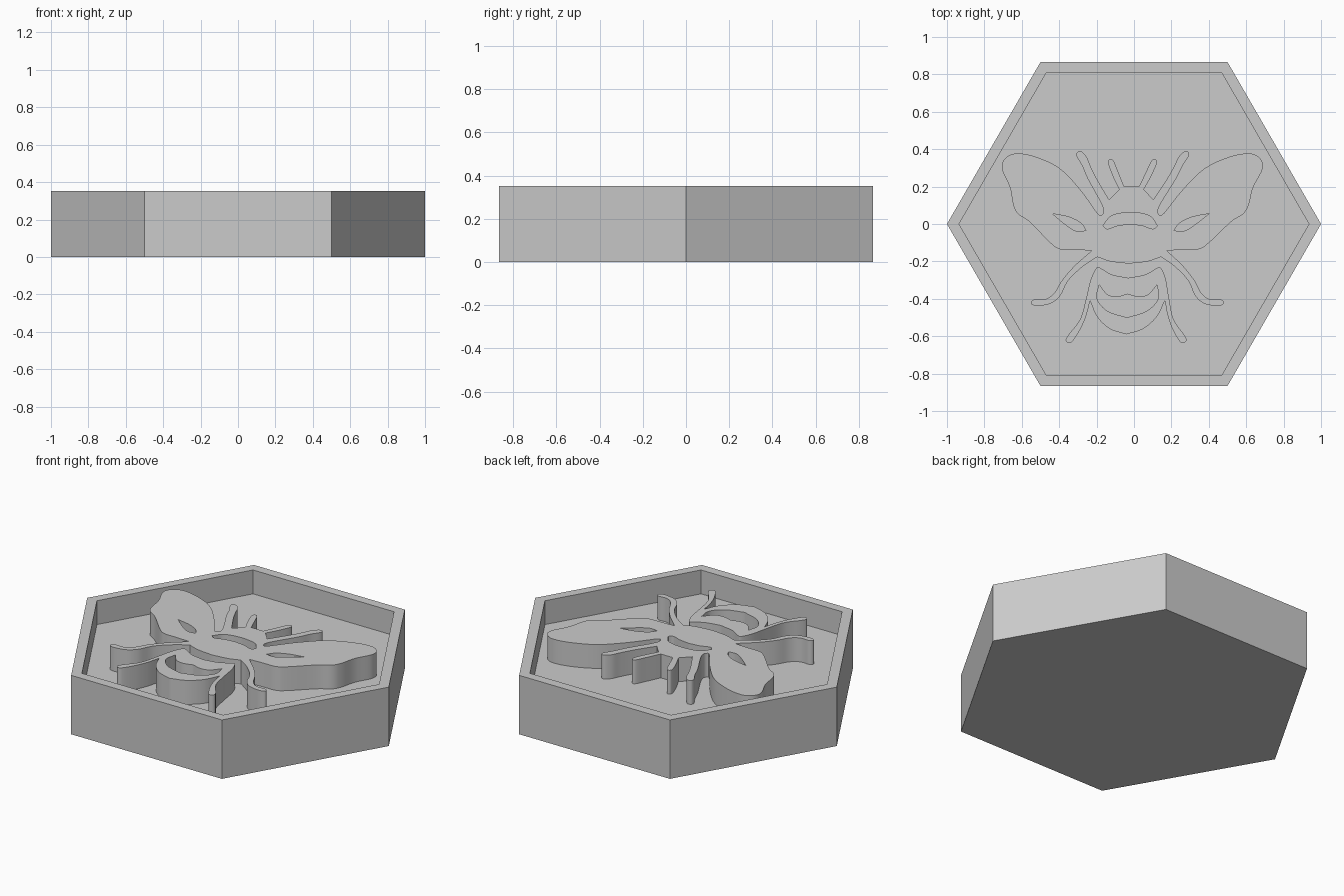
import bpy
import bmesh
import math
from mathutils import Vector

HEIGHT = 0.353
FLOOR = 0.21
RIM = 0.056
STEPS = 6

default_cube = bpy.data.objects.get("Cube")
if default_cube:
    bpy.data.objects.remove(default_cube, do_unlink=True)

grey = bpy.data.materials.new("plain_grey")
grey.use_nodes = True
grey.diffuse_color = (0.6, 0.6, 0.6, 1)
grey.node_tree.nodes["Principled BSDF"].inputs["Base Color"].default_value = grey.diffuse_color


def smooth_run(points):
    """Catmull-Rom curve through the points, open at both ends."""
    pts = [Vector(p) for p in points]
    if len(pts) < 3:
        return pts
    padded = [2 * pts[0] - pts[1]] + pts + [2 * pts[-1] - pts[-2]]
    result = []
    for a, b, c, d in zip(padded, padded[1:], padded[2:], padded[3:]):
        for step in range(STEPS):
            t = step / STEPS
            result.append(0.5 * (2 * b + (c - a) * t
                                 + (2 * a - 5 * b + 4 * c - d) * t ** 2
                                 + (3 * b - a - 3 * c + d) * t ** 3))
    return result + [pts[-1]]


def join_runs(runs):
    """Chain smooth runs, leaving a sharp corner where two runs meet."""
    outline = []
    for run in runs:
        for p in smooth_run(run):
            if not outline or (p - outline[-1]).length > 0.001:
                outline.append(p)
    return outline


def flip(points):
    return [Vector((-p.x, p.y)) for p in reversed(points)]


def mirrored_outline(runs):
    """Close a half outline that starts and ends on the centre line."""
    half = join_runs(runs)
    return half + flip(half)[1:-1]


def closed_outline(runs):
    outline = join_runs(runs)
    return outline[:-1]


def lean(p):
    """The insect's centre line drifts slightly to one side."""
    return p.x - 0.02 + 0.036 * p.y


def raised_relief(name, outlines):
    """Fill the outlines (inner ones become holes) and extrude from the floor."""
    curve = bpy.data.curves.new(name, "CURVE")
    curve.dimensions = "2D"
    curve.fill_mode = "BOTH"
    bottom = FLOOR - 0.01
    curve.extrude = (HEIGHT - bottom) / 2
    for outline in outlines:
        spline = curve.splines.new("POLY")
        spline.points.add(len(outline) - 1)
        for target, p in zip(spline.points, outline):
            target.co = (lean(p), p.y, 0, 1)
        spline.use_cyclic_u = True
    curve.materials.append(grey)
    obj = bpy.data.objects.new(name, curve)
    obj.location.z = (HEIGHT + bottom) / 2
    bpy.context.collection.objects.link(obj)
    bpy.ops.object.select_all(action="DESELECT")
    obj.select_set(True)
    bpy.context.view_layer.objects.active = obj
    bpy.ops.object.convert(target="MESH")
    bpy.ops.object.shade_smooth_by_angle(angle=math.radians(35))
    return obj


# Hexagonal tray: solid prism, inset rim, recessed floor
bm = bmesh.new()
corners = [bm.verts.new((math.cos(i * math.pi / 3), math.sin(i * math.pi / 3), 0))
           for i in range(6)]
base = bm.faces.new(corners)
grown = bmesh.ops.extrude_face_region(bm, geom=[base], use_keep_orig=True)["geom"]
bmesh.ops.translate(bm, vec=(0, 0, HEIGHT),
                    verts=[g for g in grown if isinstance(g, bmesh.types.BMVert)])
bmesh.ops.recalc_face_normals(bm, faces=bm.faces)
top = max(bm.faces, key=lambda f: f.calc_center_median().z)
bmesh.ops.inset_region(bm, faces=[top], thickness=RIM, use_even_offset=True)
sunk = bmesh.ops.extrude_face_region(bm, geom=[top])["geom"]
bmesh.ops.translate(bm, vec=(0, 0, FLOOR - HEIGHT),
                    verts=[g for g in sunk if isinstance(g, bmesh.types.BMVert)])
if top.is_valid:
    bmesh.ops.delete(bm, geom=[top], context="FACES_ONLY")
bmesh.ops.recalc_face_normals(bm, faces=bm.faces)
mesh = bpy.data.meshes.new("hexagonal_tray")
bm.to_mesh(mesh)
bm.free()
mesh.materials.append(grey)
bpy.context.collection.objects.link(bpy.data.objects.new("hexagonal_tray", mesh))

# Head, antennae, front legs, wings, middle legs and thorax
antenna = [(0.04, 0.2), (0.053, 0.23), (0.075, 0.28), (0.1, 0.335), (0.118, 0.347),
           (0.13, 0.325), (0.1, 0.25), (0.066, 0.185)]
front_leg = [(0.118, 0.13), (0.187, 0.24), (0.224, 0.31), (0.247, 0.36), (0.28, 0.39),
             (0.302, 0.37), (0.268, 0.31), (0.235, 0.24), (0.15, 0.09),
             (0.158, 0.045), (0.18, 0.06)]
wing = [(0.18, 0.06), (0.275, 0.185), (0.387, 0.297), (0.52, 0.36), (0.628, 0.377),
        (0.686, 0.345), (0.695, 0.29), (0.65, 0.195), (0.63, 0.105), (0.603, 0.055),
        (0.537, 0.01), (0.425, -0.1), (0.37, -0.135), (0.29, -0.138), (0.2, -0.142)]
middle_leg = [(0.2, -0.142), (0.288, -0.222), (0.353, -0.3), (0.394, -0.37),
              (0.441, -0.403), (0.5, -0.404), (0.515, -0.425), (0.483, -0.438),
              (0.41, -0.425), (0.36, -0.382), (0.32, -0.302), (0.245, -0.227),
              (0.17, -0.176)]
thorax_edge = [(0.17, -0.176), (0.1, -0.2), (0, -0.212)]
body = mirrored_outline([[(0, 0.2), (0.04, 0.2)], antenna, front_leg, wing,
                         middle_leg, thorax_edge])

# Openings in the thorax and wings
collar = mirrored_outline([[(0, 0.062), (0.06, 0.056), (0.11, 0.038), (0.145, -0.01)],
                           [(0.145, -0.01), (0.12, -0.026), (0.065, -0.008), (0, 0)]])
wing_slot = closed_outline([[(0.418, 0.055), (0.33, 0.037), (0.265, 0.005), (0.235, -0.035)],
                            [(0.235, -0.035), (0.29, -0.037), (0.35, 0), (0.418, 0.055)]])
raised_relief("body_and_wings", [body, collar, wing_slot, flip(wing_slot)])

# Abdomen with hind legs and a crescent opening
hind_leg = [(0, -0.288), (0.09, -0.27), (0.15, -0.236), (0.172, -0.235), (0.2, -0.295),
            (0.222, -0.4), (0.25, -0.51), (0.311, -0.595), (0.322, -0.625),
            (0.293, -0.634), (0.248, -0.565), (0.218, -0.49), (0.2, -0.41)]
tail = [(0.2, -0.41), (0.16, -0.495), (0.09, -0.56), (0, -0.59)]
crescent = mirrored_outline([[(0, -0.375), (0.057, -0.39), (0.11, -0.378), (0.155, -0.325)],
                             [(0.155, -0.325), (0.163, -0.4), (0.105, -0.465), (0, -0.5)]])
raised_relief("abdomen_and_hind_legs", [mirrored_outline([hind_leg, tail]), crescent])
